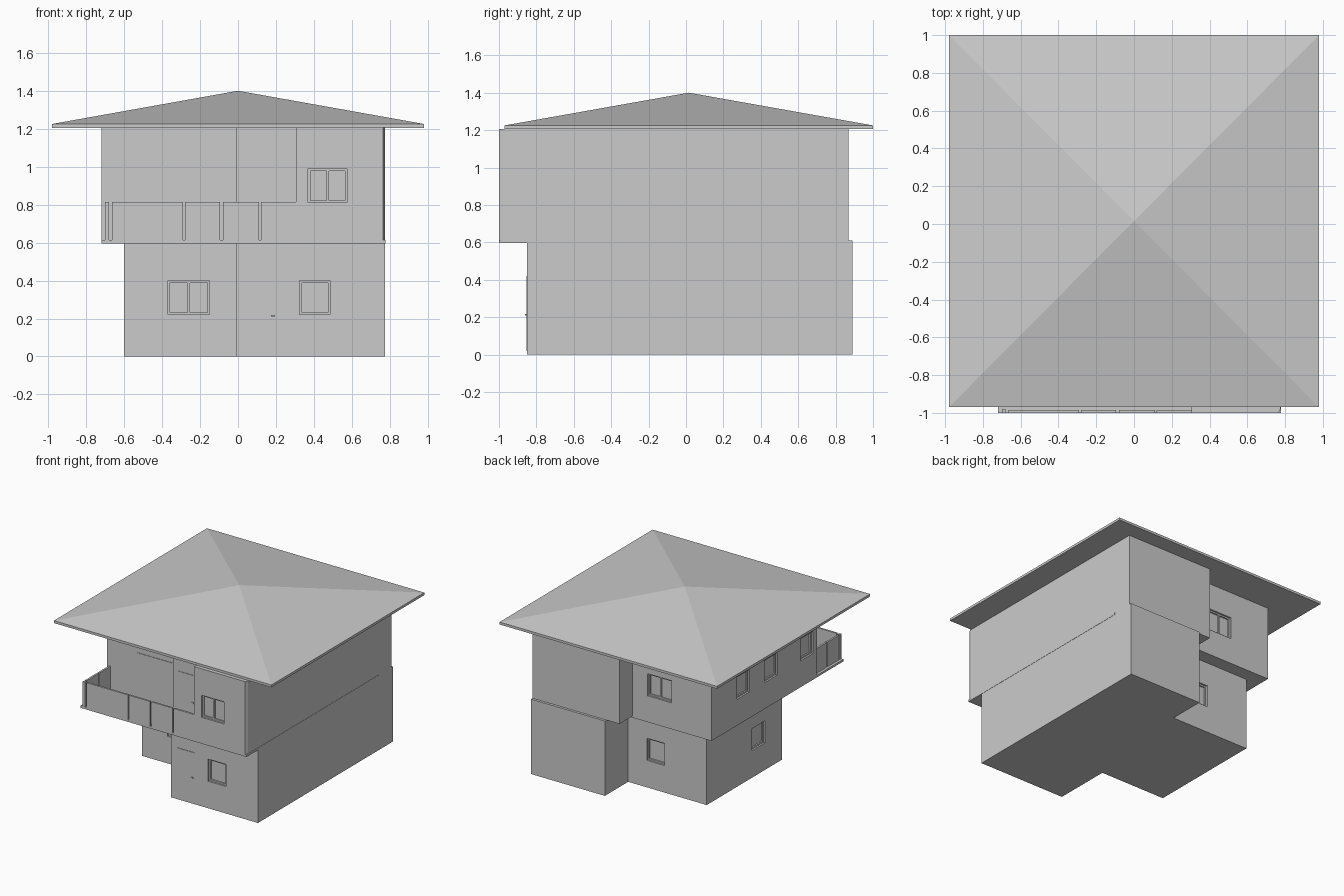
import bpy, bmesh

cube = bpy.data.objects.get("Cube")
if cube:
    bpy.data.objects.remove(cube, do_unlink=True)

plaster = bpy.data.materials.new("pale grey")
plaster.use_nodes = True
GREY = (0.6, 0.6, 0.6, 1)
plaster.diffuse_color = GREY
plaster.node_tree.nodes["Principled BSDF"].inputs["Base Color"].default_value = GREY


def finish(name, bm):
    bmesh.ops.recalc_face_normals(bm, faces=bm.faces)
    mesh = bpy.data.meshes.new(name)
    bm.to_mesh(mesh)
    bm.free()
    mesh.materials.append(plaster)
    ob = bpy.data.objects.new(name, mesh)
    bpy.context.scene.collection.objects.link(ob)
    return ob


def prism(name, outline, z0, z1):
    """Extrude a floor outline between two heights."""
    bm = bmesh.new()
    base = bm.faces.new([bm.verts.new((x, y, z0)) for x, y in outline])
    top = bmesh.ops.extrude_face_region(bm, geom=[base])["geom"]
    verts = [v for v in top if isinstance(v, bmesh.types.BMVert)]
    bmesh.ops.translate(bm, verts=verts, vec=(0, 0, z1 - z0))
    return finish(name, bm)


def box(name, x0, x1, y0, y1, z0, z1):
    return prism(name, [(x0, y0), (x1, y0), (x1, y1), (x0, y1)], z0, z1)


def wall_box(name, side, plane, a0, a1, z0, z1, d0, d1):
    """Box on a wall; d0 and d1 are depths measured inwards from its plane."""
    inward = 1 if side in ("front", "left_wall") else -1
    p, q = sorted((plane + inward * d0, plane + inward * d1))
    if side == "left_wall" or side == "right_wall":
        return box(name, p, q, a0, a1, z0, z1)
    return box(name, a0, a1, p, q, z0, z1)


def window(name, wall, side, plane, a0, a1, z0, z1, panes=1):
    """Cut a recess in the wall and fit a sash frame into it."""
    cutter = wall_box("cutter", side, plane, a0, a1, z0, z1, -0.05, 0.025)
    cutter.hide_render = True
    mod = wall.modifiers.new("opening", "BOOLEAN")
    mod.operation = "DIFFERENCE"
    mod.solver = "EXACT"
    mod.object = cutter
    bpy.context.view_layer.objects.active = wall
    bpy.ops.object.modifier_apply(modifier=mod.name)
    bpy.data.objects.remove(cutter, do_unlink=True)
    w = 0.012
    for i, z in enumerate((z0, z1 - w)):
        wall_box(f"{name}_rail_{i}", side, plane, a0, a1, z, z + w, 0.014, 0.025)
    for i in range(panes + 1):
        a = a0 + (a1 - a0 - w) * i / panes
        wall_box(f"{name}_stile_{i}", side, plane, a, a + w, z0 + w, z1 - w, 0.014, 0.025)


# Storeys
lower = prism("lower_storey", [(-0.6, -0.38), (-0.01, -0.38), (-0.01, -0.85), (0.775, -0.85),
                               (0.775, 0.89), (0.108, 0.89), (0.108, 0.59), (-0.6, 0.59)], 0, 0.61)
upper = prism("upper_storey", [(-0.72, -0.66), (-0.01, -0.66), (-0.01, -0.82), (0.305, -0.82),
                               (0.305, -1), (0.765, -1), (0.775, -0.98), (0.775, 0.87),
                               (-0.01, 0.87), (-0.01, 0.7), (-0.72, 0.7)], 0.61, 1.206)
box("floor_slab", -0.72, 0.777, -1, 0.7, 0.596, 0.613)

# Windows
LOW, HIGH = (0.22, 0.4), (0.81, 0.99)
window("lower_front_window", lower, "front", -0.85, 0.325, 0.485, *LOW)
window("lower_recessed_window", lower, "front", -0.38, -0.37, -0.15, *LOW, panes=2)
window("lower_left_window", lower, "left_wall", -0.6, -0.16, 0.01, *LOW)
window("lower_back_window", lower, "back", 0.59, -0.22, -0.06, *LOW)
window("upper_front_window", upper, "front", -1, 0.37, 0.575, *HIGH, panes=2)
window("upper_back_window", upper, "back", 0.7, -0.36, -0.145, *HIGH, panes=2)
for i, y in enumerate((0.21, -0.15, -0.605)):
    window(f"upper_side_window_{i}", upper, "left_wall", -0.72, y, y + 0.16, *HIGH)

# Doors and handles
wall_box("balcony_sliding_door", "front", -0.66, -0.44, -0.11, 0.613, 0.99, -0.004, 0.001)
for name, plane, a, z0, z1 in (("entrance_door", -0.85, 0.05, 0.02, 0.42),
                               ("balcony_door", -0.82, 0.035, 0.613, 1.03)):
    wall_box(name, "front", plane, a, a + 0.155, z0, z1, -0.004, 0.001)
    z = z0 + 0.19
    wall_box(name + "_handle", "front", plane, a + 0.125, a + 0.145, z, z + 0.008, -0.012, 0)

# Balcony railing panels
for i, (a, b) in enumerate(((-0.665, -0.29), (-0.28, -0.095), (-0.08, 0.11), (0.12, 0.305))):
    box(f"balcony_front_panel_{i}", a, b, -1, -0.985, 0.613, 0.815)
box("balcony_corner_post", -0.7, -0.68, -1, -0.98, 0.613, 0.815)
for i, (a, b) in enumerate(((-0.97, -0.82), (-0.81, -0.66))):
    box(f"balcony_side_panel_{i}", -0.7, -0.685, a, b, 0.613, 0.815)

# Hipped roof with a thin eaves edge
bm = bmesh.new()
corners = [(-0.98, -0.97), (0.98, -0.97), (0.98, 1), (-0.98, 1)]
bottom = [bm.verts.new((x, y, 1.205)) for x, y in corners]
eaves = [bm.verts.new((x, y, 1.225)) for x, y in corners]
apex = bm.verts.new((0, 0.015, 1.4))
bm.faces.new(bottom)
for i in range(4):
    j = (i + 1) % 4
    bm.faces.new((bottom[i], bottom[j], eaves[j], eaves[i]))
    bm.faces.new((eaves[i], eaves[j], apex))
finish("hipped_roof", bm)
